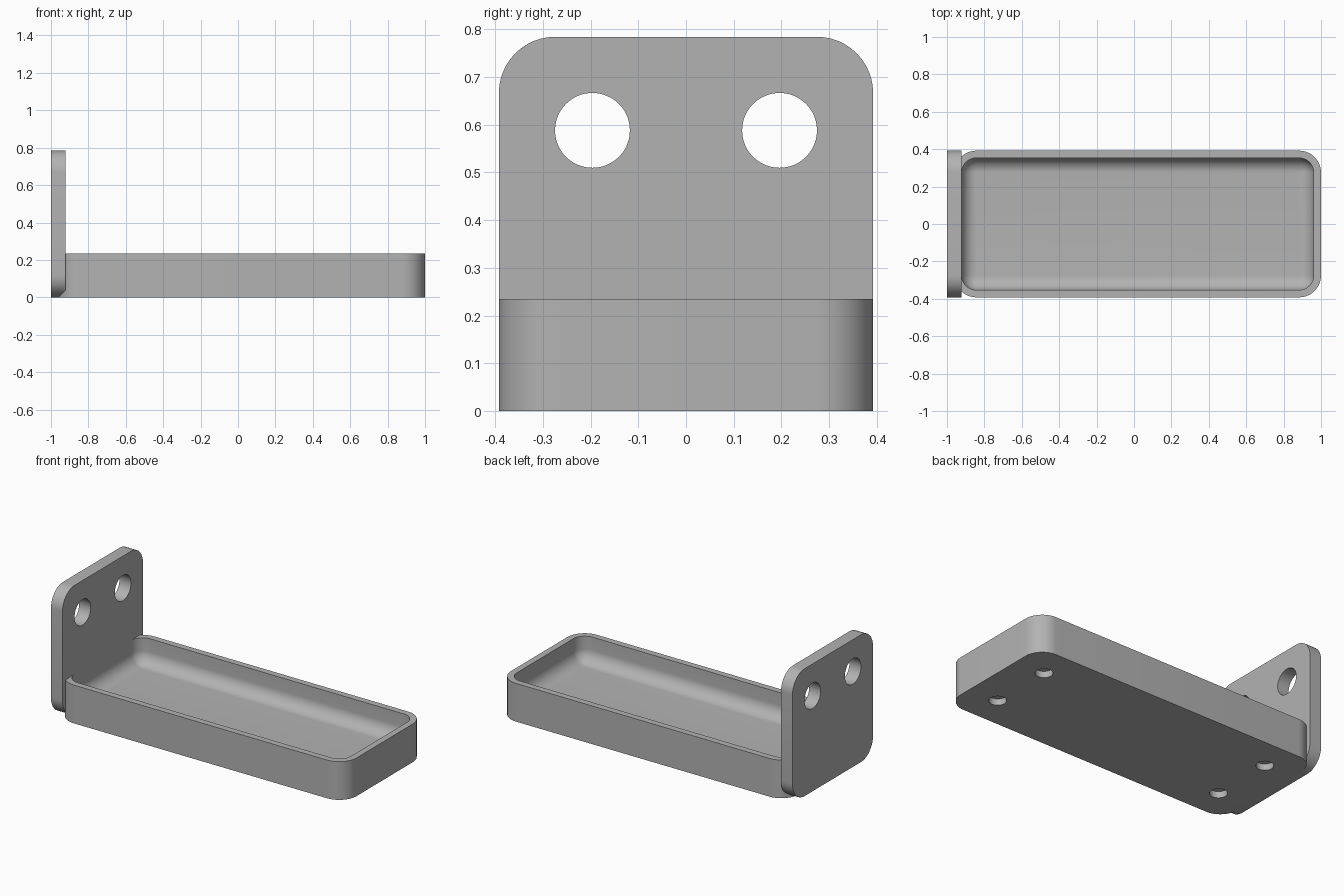
import bpy, bmesh, math
from mathutils import Matrix

old = bpy.data.objects.get("Cube")
if old:
    bpy.data.objects.remove(old, do_unlink=True)

U = 2 / 51                      # one design unit; the whole part is 51 units long
TRAY_X = U / 2                  # tray centre along x

grey = bpy.data.materials.new("plain grey")
grey.use_nodes = True
COLOUR = (0.45, 0.45, 0.45, 1)
grey.diffuse_color = COLOUR
grey.node_tree.nodes["Principled BSDF"].inputs["Base Color"].default_value = COLOUR


def rounded_rect(hx, hy, r, steps=12):
    """Counter-clockwise outline with rounded corners."""
    pts = []
    for k, (sx, sy) in enumerate([(1, 1), (-1, 1), (-1, -1), (1, -1)]):
        for i in range(steps + 1):
            a = math.pi / 2 * (k + i / steps)
            pts.append((sx * (hx - r) + r * math.cos(a), sy * (hy - r) + r * math.sin(a)))
    return pts


def loft(name, rings, matrix):
    """Bridge (outline, height) rings in order and cap both ends."""
    bm = bmesh.new()
    loops = [[bm.verts.new((x, y, z)) for x, y in pts] for pts, z in rings]
    n = len(loops[0])
    for a, b in zip(loops, loops[1:]):
        for i in range(n):
            j = (i + 1) % n
            bm.faces.new((a[i], a[j], b[j], b[i]))
    bm.faces.new(loops[0][::-1])
    bm.faces.new(loops[-1])
    bm.transform(matrix)
    bmesh.ops.recalc_face_normals(bm, faces=bm.faces)
    mesh = bpy.data.meshes.new(name)
    bm.to_mesh(mesh)
    bm.free()
    mesh.materials.append(grey)
    obj = bpy.data.objects.new(name, mesh)
    bpy.context.collection.objects.link(obj)
    return obj


def cut_hole(target, name, radius, depth, matrix):
    """Subtract a cylinder and discard the cutter."""
    circle = rounded_rect(radius, radius, radius * 0.999)
    cutter = loft(name, [(circle, -depth), (circle, depth)], matrix)
    cutter.hide_render = True
    mod = target.modifiers.new(name, "BOOLEAN")
    mod.operation = "DIFFERENCE"
    mod.solver = "EXACT"
    mod.object = cutter
    bpy.context.view_layer.objects.active = target
    bpy.ops.object.modifier_apply(modifier=mod.name)
    bpy.data.objects.remove(cutter, do_unlink=True)


# Tray: outer wall, flat rim, then a cavity with a filleted floor
HX, HY, HEIGHT = 25 * U, 10 * U, 6 * U
WALL, FLOOR, FILLET = U, 2 * U, 2 * U
outer = rounded_rect(HX, HY, 3 * U)
rings = [(outer, 0), (outer, HEIGHT),
         (rounded_rect(HX - WALL, HY - WALL, 2 * U), HEIGHT)]
for i in range(13):
    a = math.pi / 2 * i / 12
    inset = FILLET * (1 - math.cos(a))
    rings.append((rounded_rect(HX - WALL - inset, HY - WALL - inset, max(2 * U - inset, 0.002)),
                  FLOOR + FILLET * (1 - math.sin(a))))
tray = loft("tray", rings, Matrix.Translation((TRAY_X, 0, 0)))

# Blind holes under the tray
for sx in (-1, 1):
    for sy in (-1, 1):
        cut_hole(tray, "foot_hole", 1.25 * U, U,
                 Matrix.Translation((TRAY_X + sx * 20 * U, sy * 5 * U, 0)))

# Upright mounting plate with two through holes
upright = Matrix.Rotation(math.pi / 2, 4, "Y")
plate_outline = rounded_rect(10 * U, 10 * U, 3 * U)
plate = loft("mounting_plate", [(plate_outline, -U), (plate_outline, U)],
             Matrix.Translation((-1 + U, 0, 10 * U)) @ upright)
for sy in (-1, 1):
    cut_hole(plate, "screw_hole", 2 * U, 3 * U,
             Matrix.Translation((-1 + U, sy * 5 * U, 15 * U)) @ upright)

# Smooth curved walls, keep the edges crisp
bpy.ops.object.select_all(action="DESELECT")
for obj in (tray, plate):
    obj.select_set(True)
bpy.context.view_layer.objects.active = tray
bpy.ops.object.shade_smooth_by_angle(angle=math.radians(30))
